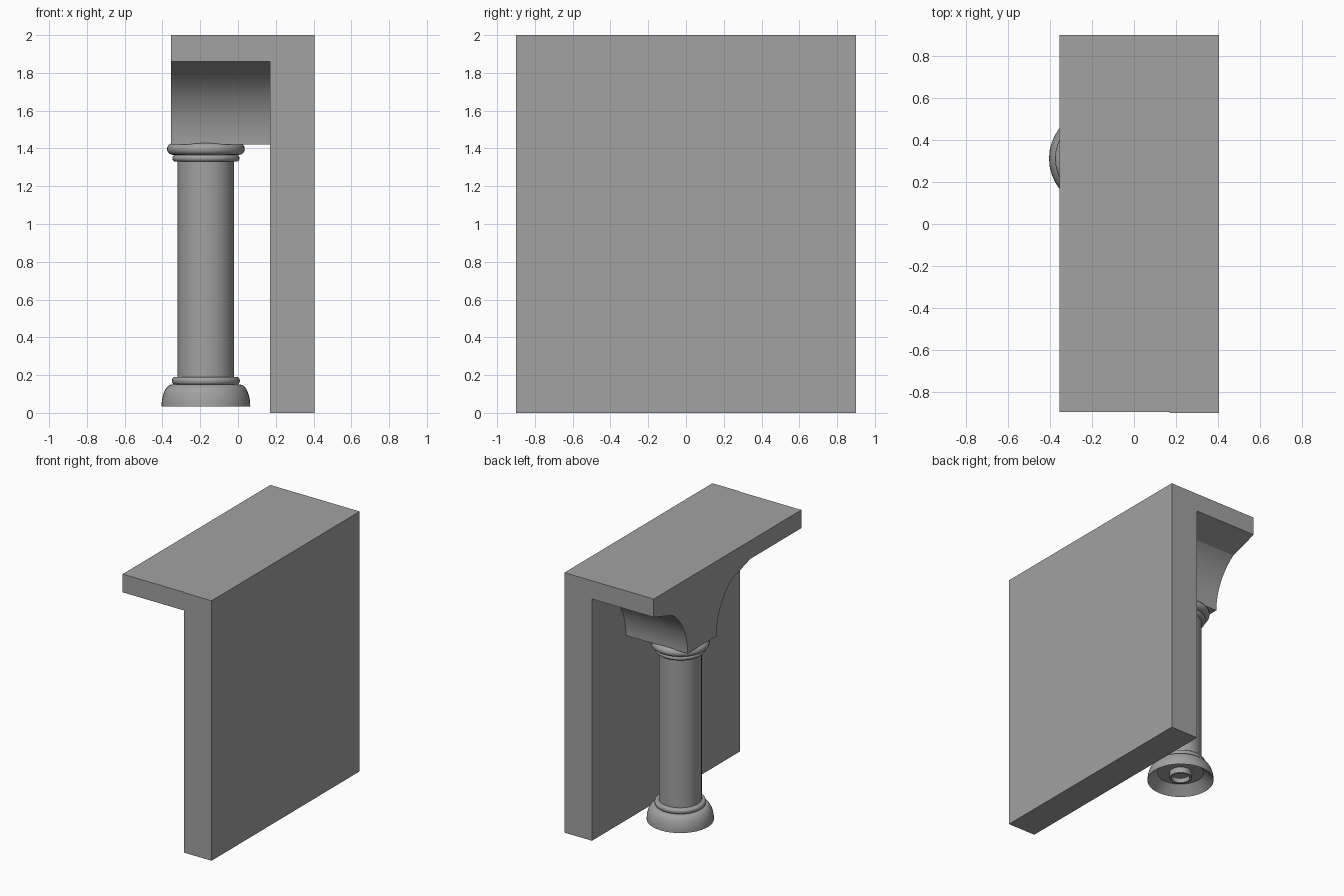
import bpy, bmesh, math

cube = bpy.data.objects.get("Cube")
if cube:
    bpy.data.objects.remove(cube, do_unlink=True)

stone = bpy.data.materials.new("grey stone")
stone.use_nodes = True
colour = (0.36, 0.36, 0.36, 1)
stone.diffuse_color = colour
stone.node_tree.nodes["Principled BSDF"].inputs["Base Color"].default_value = colour

WALL_X, EDGE_X = 0.17, -0.355      # inner wall face, free edge of the slab
COL_X, COL_Y = -0.17, 0.312        # column axis


def finish(name, bm, smooth_angle=None):
    bmesh.ops.recalc_face_normals(bm, faces=bm.faces)
    mesh = bpy.data.meshes.new(name)
    bm.to_mesh(mesh)
    bm.free()
    mesh.materials.append(stone)
    obj = bpy.data.objects.new(name, mesh)
    bpy.context.collection.objects.link(obj)
    if smooth_angle:
        bpy.ops.object.select_all(action='DESELECT')
        obj.select_set(True)
        bpy.context.view_layer.objects.active = obj
        bpy.ops.object.shade_smooth_by_angle(angle=math.radians(smooth_angle))
    return obj


def box(name, low, high):
    bm = bmesh.new()
    bmesh.ops.create_cube(bm, size=1)
    for v in bm.verts:
        v.co = [(a + b) / 2 + c * (b - a) for a, b, c in zip(low, high, v.co)]
    return finish(name, bm)


def lathe(name, profile, sides=40):
    """Spin (radius, height) points around the column axis."""
    bm = bmesh.new()
    verts = [bm.verts.new((COL_X + r, COL_Y, z)) for r, z in profile]
    edges = [bm.edges.new(pair) for pair in zip(verts, verts[1:])]
    bmesh.ops.spin(bm, geom=verts + edges, cent=(COL_X, COL_Y, 0), axis=(0, 0, 1),
                   angle=math.tau, steps=sides, use_merge=False)
    bmesh.ops.remove_doubles(bm, verts=bm.verts, dist=0.0005)
    return finish(name, bm, 35)


def bulge(radius, z0, z1, depth, start=-90, end=90, steps=8):
    """Rounded moulding points between two heights."""
    mid, half = (z0 + z1) / 2, (z1 - z0) / 2
    angles = [math.radians(start + (end - start) * i / steps) for i in range(steps + 1)]
    return [(radius + depth * math.cos(a), mid + half * math.sin(a)) for a in angles]


# Wall and overhanging slab
box("wall", (WALL_X, -0.9, 0), (0.405, 0.9, 2))
box("roof_slab", (EDGE_X, -0.895, 1.86), (WALL_X, 0.9, 2))

# Arched bracket: quarter arcs that run into a straight slope under the slab
half_width, reach, spring, rise = 0.175, 0.413, 1.422, 0.438
side = []
for i in range(13):
    a = math.radians(57 * i / 12)
    side.append((half_width + reach * (1 - math.cos(a)), spring + rise * math.sin(a)))
side.append((half_width + reach, 1.86))
outline = side + [(-y, z) for y, z in reversed(side)]
bm = bmesh.new()
face = bm.faces.new([bm.verts.new((EDGE_X, COL_Y + y, z)) for y, z in outline])
extruded = bmesh.ops.extrude_face_region(bm, geom=[face])["geom"]
bmesh.ops.translate(bm, vec=(WALL_X - EDGE_X, 0, 0),
                    verts=[g for g in extruded if isinstance(g, bmesh.types.BMVert)])
finish("arched_bracket", bm, 12)

# Column shaft
lathe("column_shaft", [(0.15, 0.1), (0.15, 1.4)])

# Hollow base: bell shape with a ring above it and a ledge inside
bell = [(0.18 + 0.055 * math.cos(a), 0.035 + 0.115 * math.sin(a))
        for a in (math.radians(90 * i / 10) for i in range(11))]
lathe("column_base", [(0.08, 0.1), (0.165, 0.1), (0.235, 0.035)] + bell
      + bulge(0.165, 0.15, 0.19, 0.015) + [(0.15, 0.19)])
lathe("base_peg", [(0.08, 0.1), (0.08, 0.055), (0.065, 0.055), (0.065, 0.09), (0, 0.09)])

# Capital: small lower ring and wide rounded top
lathe("column_capital", [(0.15, 1.33)] + bulge(0.16, 1.33, 1.366, 0.018)
      + bulge(0.175, 1.366, 1.428, 0.031) + [(0, 1.428)])
